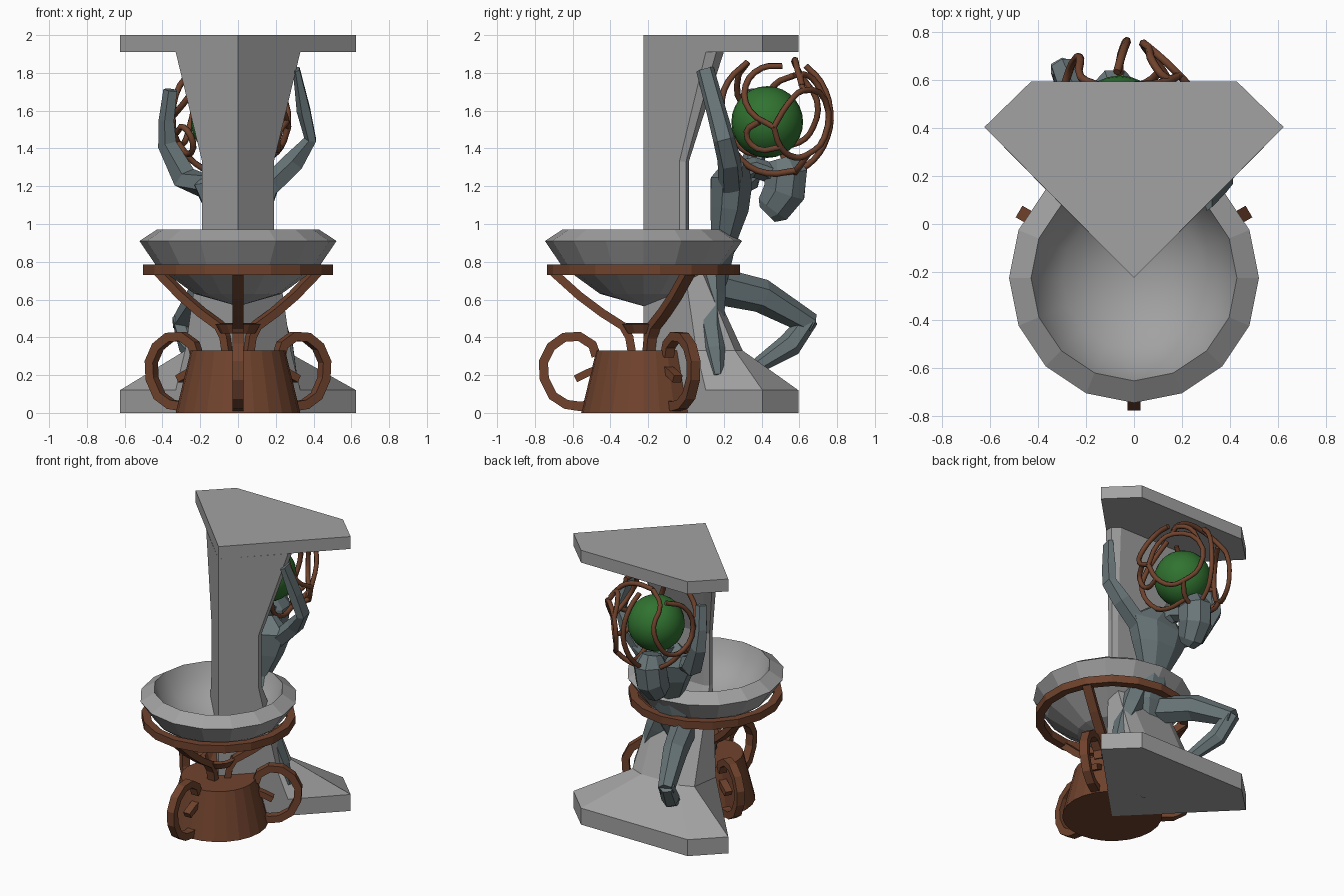
import bpy, bmesh, math
from mathutils import Vector as V

if "Cube" in bpy.data.objects:
    bpy.data.objects.remove(bpy.data.objects["Cube"])


def mat(name, col):
    m = bpy.data.materials.new(name)
    m.diffuse_color = (*col, 1)
    m.use_nodes = True
    m.node_tree.nodes["Principled BSDF"].inputs["Base Color"].default_value = m.diffuse_color
    return m


BROWN = mat("copper", (0.16, 0.055, 0.026))
GREEN = mat("green", (0.03, 0.17, 0.03))
SLATE = mat("slate", (0.14, 0.18, 0.19))
STONE = mat("stone", (0.36, 0.36, 0.36))
CY = -0.225  # axis of the pot and bowl


def finish(name, bm, m):
    bmesh.ops.remove_doubles(bm, verts=bm.verts, dist=1e-5)
    bmesh.ops.recalc_face_normals(bm, faces=bm.faces)
    me = bpy.data.meshes.new(name)
    bm.to_mesh(me)
    bm.free()
    me.materials.append(m)
    ob = bpy.data.objects.new(name, me)
    bpy.context.collection.objects.link(ob)
    return ob


def loft(name, rings, m, cap=True, closed=False, smooth=()):
    """Skin rings of equal point count; bands listed in smooth are smooth shaded."""
    bm = bmesh.new()
    vs = [[bm.verts.new(p) for p in r] for r in rings]
    n = len(rings[0])
    for i in range(len(vs) - (0 if closed else 1)):
        a, b = vs[i], vs[(i + 1) % len(vs)]
        for j in range(n):
            k = (j + 1) % n
            f = bm.faces.new((a[j], a[k], b[k], b[j]))
            f.smooth = i in smooth
    if cap and not closed:
        bm.faces.new(vs[0][::-1])
        bm.faces.new(vs[-1])
    bmesh.ops.dissolve_degenerate(bm, edges=bm.edges, dist=1e-5)
    return finish(name, bm, m)


def lathe(name, prof, n, m, cap=False, closed=False, smooth=()):
    rings = [[(r * math.sin(2 * math.pi * j / n), CY - r * math.cos(2 * math.pi * j / n), z)
              for j in range(n)] for r, z in prof]
    return loft(name, rings, m, cap, closed, smooth)


def sweep(name, pts, n, m):
    """Limb through (x, y, z, half width, half depth) stations."""
    P = [V(p[:3]) for p in pts]
    rings = []
    for i, p in enumerate(pts):
        t = (P[min(i + 1, len(P) - 1)] - P[max(i - 1, 0)]).normalized()
        u = (V((1, 0, 0)) - t * t.x).normalized()
        v = t.cross(u)
        rings.append([P[i] + u * p[3] * math.cos(a) + v * p[4] * math.sin(a)
                      for a in [2 * math.pi * (j + .5) / n for j in range(n)]])
    return loft(name, rings, m)


def band(name, path, t, w, ang, m):
    """Flat bar following an (r, z) path in the radial plane at angle ang."""
    d = V((math.cos(ang), math.sin(ang), 0))
    s = V((-d.y, d.x, 0))
    P = [V(p) for p in path]
    rings = []
    for i, p in enumerate(P):
        g = (P[min(i + 1, len(P) - 1)] - P[max(i - 1, 0)]).normalized()
        nrm = V((-g.y, g.x))
        ring = []
        for a, b in ((1, 1), (1, -1), (-1, -1), (-1, 1)):
            q = p + nrm * t * a
            ring.append(V((0, CY, 0)) + d * q.x + s * w * b + V((0, 0, q.y)))
        rings.append(ring)
    return loft(name, rings, m)


# Stone column with flared ends between two five-sided slabs
def section(z, w, c, b):
    return [(0, CY, z), (w, w + CY, z), (*c, z), (*b, z),
            (-b[0], b[1], z), (-c[0], c[1], z), (-w, w + CY, z)]


slab = [(0, CY), (.625, .405), (.43, .595), (-.43, .595), (-.625, .405)]
for name, z0, z1 in (("base_slab", 0, .12), ("top_slab", 1.91, 2)):
    loft(name, [[(*p, z) for p in slab] for z in (z0, z1)], STONE)
loft("column", [section(.12, .33, (.625, .405), (.43, .595)),
                section(.33, .28, (.25, .26), (.15, .30)),
                section(.95, .19, (.19, 0), (.15, .015)),
                section(1.33, .19, (.19, 0), (.15, .015)),
                section(1.91, .33, (.33, .16), (.28, .20))], STONE)

# Bowl: faceted outside, smooth inside
lathe("bowl", [(0, .565), (.23, .63), (.43, .775), (.522, .91), (.43, .97),
               (.39, .87), (.30, .77), (.16, .70), (0, .675)], 16, STONE, smooth=(4, 5, 6, 7))

# Pot, stand collar and support ring
lathe("pot", [(.33, 0), (.25, .33)], 24, BROWN, cap=True)
lathe("collar", [(.07, .42), (.09, .42), (.12, .47), (.09, .475)], 12, BROWN, closed=True)
lathe("support_ring", [(.455, .73), (.51, .73), (.51, .785), (.455, .785)], 18, BROWN, closed=True)

# Three handles, hooks and struts
for k in range(3):
    ang = math.radians(-90 + 120 * k)
    band(f"handle_{k}", [(.25, .30), (.27, .36), (.34, .405), (.42, .40), (.49, .35), (.53, .27),
                         (.525, .18), (.48, .09), (.41, .045), (.34, .035), (.28, .04)],
         .025, .028, ang, BROWN)
    band(f"handle_hook_{k}", [(.25, .23), (.30, .21), (.36, .18)], .02, .026, ang, BROWN)
    band(f"strut_{k}", [(.06, .31), (.075, .40), (.11, .46), (.22, .53), (.34, .62), (.49, .755)],
         .022, .03, ang, BROWN)

# Reclining figure arched backwards behind the column
sweep("torso", [(-.02, .11, .60, .10, .07), (-.01, .13, .72, .15, .10), (0, .20, .92, .11, .075),
                (0, .23, 1.08, .19, .11), (0, .24, 1.22, .25, .12), (-.02, .27, 1.31, .13, .07)], 8, SLATE)
sweep("neck", [(-.02, .25, 1.27, .07, .06), (-.05, .36, 1.30, .06, .055), (-.07, .48, 1.26, .06, .055)], 6, SLATE)
sweep("head", [(-.08, .51, 1.35, .06, .08), (-.08, .53, 1.28, .11, .12), (-.09, .52, 1.17, .11, .12),
               (-.10, .46, 1.08, .08, .10), (-.10, .43, 1.05, .05, .06)], 8, SLATE)
sweep("right_arm", [(.17, .24, 1.20, .06, .07), (.30, .23, 1.33, .06, .065), (.385, .20, 1.45, .035, .06),
                    (.35, .16, 1.60, .04, .055), (.31, .10, 1.82, .02, .05)], 5, SLATE)
sweep("left_arm", [(-.17, .24, 1.20, .06, .07), (-.28, .33, 1.24, .07, .07), (-.37, .38, 1.42, .055, .06),
                   (-.375, .36, 1.55, .045, .05), (-.355, .33, 1.71, .04, .04)], 5, SLATE)
sweep("right_leg", [(.08, .11, .75, .09, .10), (.14, .12, .62, .08, .09), (.21, .13, .46, .055, .07),
                    (.25, .15, .34, .05, .06), (.29, .17, .20, .025, .03)], 6, SLATE)
sweep("left_thigh", [(-.08, .13, .68, .09, .10), (-.19, .40, .62, .08, .09), (-.30, .66, .47, .055, .06)], 6, SLATE)
sweep("left_shin", [(-.30, .655, .50, .055, .05), (-.26, .55, .36, .06, .065), (-.17, .38, .25, .04, .04)], 6, SLATE)

# Green globe
bpy.ops.mesh.primitive_uv_sphere_add(segments=24, ring_count=14, radius=.19, location=(-.06, .43, 1.54))
globe = bpy.context.object
globe.name = "globe"
globe.data.materials.append(GREEN)
bpy.ops.object.shade_smooth_by_angle()

# Vine cage: strands given as azimuth, elevation on a shell around the globe
strands = [
    [(0, -10), (15, 12), (35, 25), (70, 15), (72, -20), (50, -38), (30, -42), (8, -30), (0, -10)],
    [(50, -38), (55, -60), (120, -70), (160, -50), (175, -25)],
    [(35, 25), (40, 50), (70, 66), (130, 62)],
    [(100, 55), (92, 35), (88, 5), (90, -20), (95, -45), (100, -68)],
    [(70, 15), (60, 38), (40, 42), (35, 30)],
    [(130, 62), (140, 40), (128, 15), (135, -10), (150, -25), (175, -25), (190, 0), (180, 30), (150, 42)],
    [(190, 0), (215, 12), (235, 40), (250, 60)],
    [(175, -25), (205, -38), (225, -25), (215, -10), (200, -15)],
    [(-80, 62), (-78, 35), (-70, 10), (-60, -15), (-55, -45), (-20, -68), (55, -62)],
    [(0, -10), (-25, 5), (-35, 30), (-20, 52), (15, 55)],
    [(8, -30), (-20, -32), (-30, -15), (-15, -5)],
]
cu = bpy.data.curves.new("vine_cage", 'CURVE')
cu.dimensions = '3D'
cu.bevel_depth = .017
cu.bevel_resolution = 1
cu.resolution_u = 3
cu.use_fill_caps = True
for s in strands:
    sp = cu.splines.new('BEZIER')
    sp.bezier_points.add(len(s) - 1)
    for bp, (az, el) in zip(sp.bezier_points, s):
        a, e = math.radians(az), math.radians(el)
        bp.co = (-.04 + .31 * math.cos(a) * math.cos(e), .465 + .30 * math.sin(a) * math.cos(e),
                 1.57 + .325 * math.sin(e))
        bp.handle_left_type = bp.handle_right_type = 'AUTO'
cu.materials.append(BROWN)
bpy.context.collection.objects.link(bpy.data.objects.new("vine_cage", cu))
